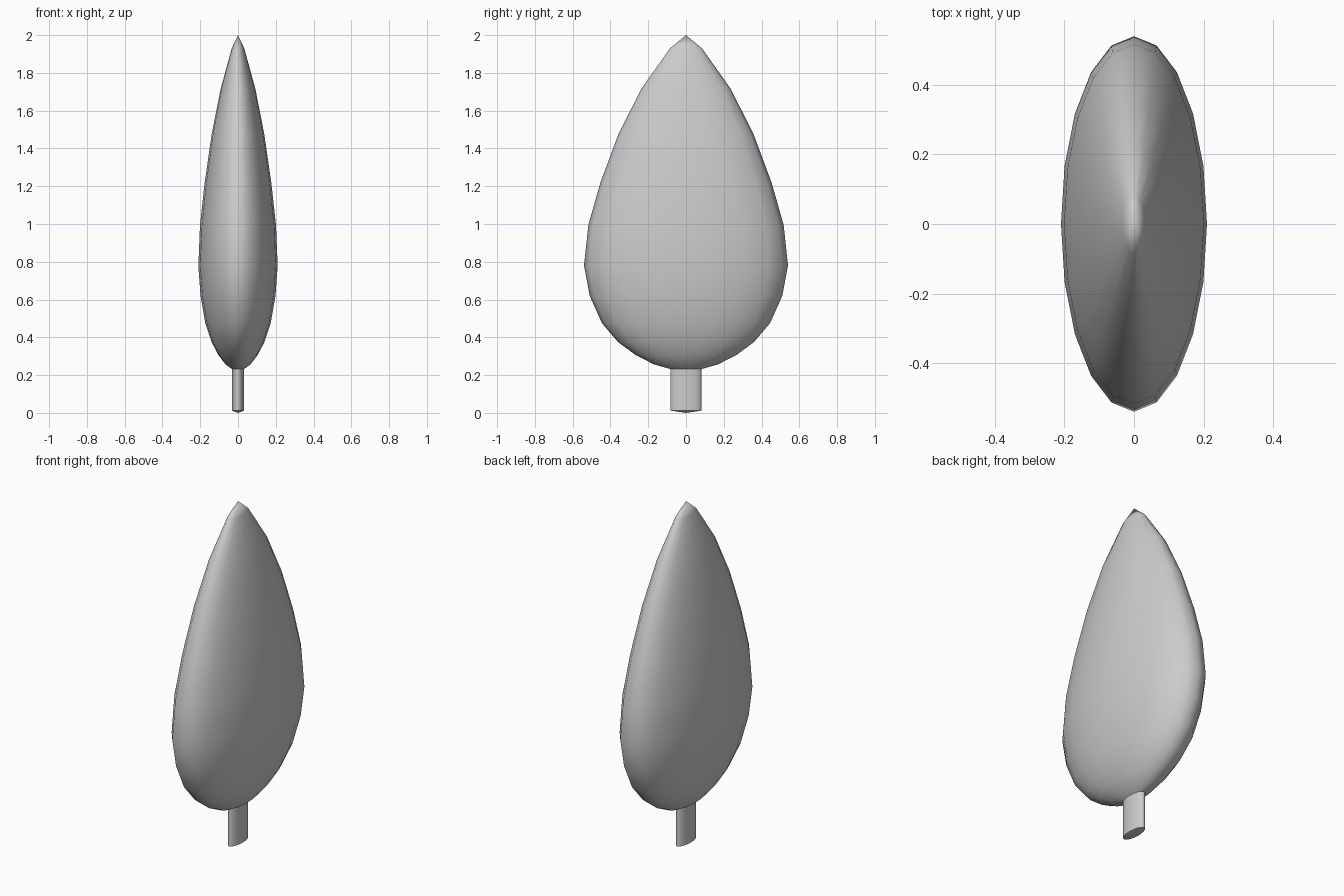
import bpy, bmesh, math

if "Cube" in bpy.data.objects:
    bpy.data.objects.remove(bpy.data.objects["Cube"])

SIDES = 20
FLATTEN = 0.389  # depth along x relative to width along y


def lathe(name, profile):
    """Spin a (radius, z) profile into a flattened round body."""
    bm = bmesh.new()
    rings = []
    for r, z in profile:
        if r == 0:
            rings.append([bm.verts.new((0, 0, z))] * SIDES)
        else:
            rings.append([bm.verts.new((FLATTEN * r * math.cos(a), r * math.sin(a), z))
                          for a in (2 * math.pi * i / SIDES for i in range(SIDES))])
    for low, high in zip(rings, rings[1:]):
        for i in range(SIDES):
            j = (i + 1) % SIDES
            corners = dict.fromkeys((low[i], low[j], high[j], high[i]))
            bm.faces.new(list(corners))
    bmesh.ops.recalc_face_normals(bm, faces=bm.faces)
    mesh = bpy.data.meshes.new(name)
    bm.to_mesh(mesh)
    bm.free()
    obj = bpy.data.objects.new(name, mesh)
    bpy.context.collection.objects.link(obj)
    bpy.ops.object.select_all(action='DESELECT')
    obj.select_set(True)
    bpy.context.view_layer.objects.active = obj
    bpy.ops.object.shade_smooth_by_angle(angle=math.radians(58))
    return obj


# trunk, with a very shallow point underneath
lathe("trunk", [(0, 0), (0.082, 0.012), (0.082, 0.232)])

# teardrop foliage
lathe("foliage", [(0.082, 0.232), (0.17, 0.257), (0.265, 0.305), (0.36, 0.375),
                  (0.445, 0.475), (0.51, 0.62), (0.54, 0.78), (0.517, 0.995),
                  (0.453, 1.22), (0.358, 1.475), (0.237, 1.715), (0.085, 1.93),
                  (0, 2.0)])
